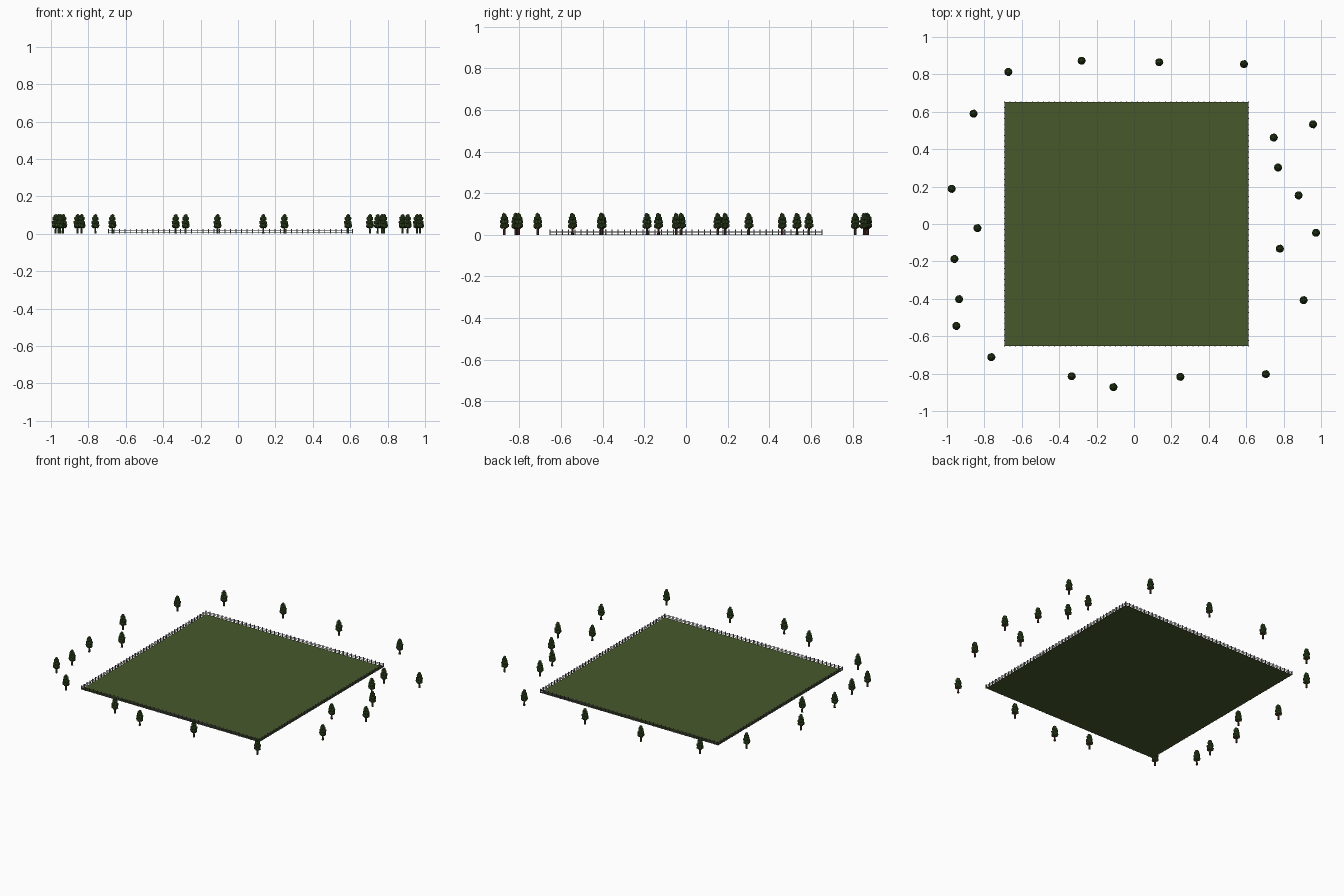
import bpy, bmesh, math
from mathutils import Matrix, Vector

if "Cube" in bpy.data.objects:
    bpy.data.objects.remove(bpy.data.objects["Cube"])


def material(name, rgb):
    m = bpy.data.materials.new(name)
    m.diffuse_color = (*rgb, 1)
    m.use_nodes = True
    m.node_tree.nodes["Principled BSDF"].inputs["Base Color"].default_value = m.diffuse_color
    return m


GRASS = material("grass green", (0.064, 0.100, 0.024))
LEAF = material("leaf green", (0.043, 0.088, 0.020))
BARK = material("bark brown", (0.075, 0.026, 0.018))
METAL = material("fence grey", (0.125, 0.125, 0.140))


def to_mesh(name, bm, *mats):
    me = bpy.data.meshes.new(name)
    bm.to_mesh(me)
    bm.free()
    for m in mats:
        me.materials.append(m)
    return me


def place(name, me, loc=(0, 0, 0)):
    ob = bpy.data.objects.new(name, me)
    ob.location = loc
    bpy.context.collection.objects.link(ob)
    return ob


def box(bm, center, size):
    bmesh.ops.create_cube(bm, size=1, matrix=Matrix.Translation(center) @ Matrix.Diagonal((*size, 1)))


# Field
X0, X1, Y0, Y1 = -0.692, 0.612, -0.652, 0.652
CX, SIDE = (X0 + X1) / 2, X1 - X0
bm = bmesh.new()
box(bm, (CX, 0, 0.001), (SIDE, SIDE, 0.002))
place("field", to_mesh("field", bm, GRASS))

# One fence side along x: posts and two rails
N = 44
bm = bmesh.new()
for i in range(N):
    box(bm, (-SIDE / 2 + SIDE * i / N, 0, 0.0125), (0.005, 0.005, 0.025))
for z in (0.009, 0.018):
    box(bm, (0, 0, z), (SIDE, 0.002, 0.0025))
fence = to_mesh("fence_side", bm, METAL)
for k, side in enumerate(("front", "right", "back", "left")):
    a = k * math.pi / 2
    h = SIDE / 2
    ob = place("fence_" + side, fence, (CX + h * math.sin(a), -h * math.cos(a), 0))
    ob.rotation_euler.z = a

# Tree: tapered trunk and a crown of leafy lumps in tiers
bm = bmesh.new()
bmesh.ops.create_cone(bm, cap_ends=True, segments=6, radius1=0.0065, radius2=0.0045,
                      depth=0.05, matrix=Matrix.Translation((0, 0, 0.025)))
trunk_faces = len(bm.faces)
tiers = [(0.042, 0.011, 0.0125, 5), (0.060, 0.011, 0.012, 5),
         (0.078, 0.0085, 0.011, 4), (0.092, 0.003, 0.0105, 2)]   # height, ring, lump radius, count
for t, (z, ring, r, n) in enumerate(tiers):
    for i in range(n):
        a = 2 * math.pi * i / n + t * 0.7
        c = Vector((ring * math.cos(a), ring * math.sin(a), z + 0.003 * (i % 2)))
        bmesh.ops.create_icosphere(bm, subdivisions=1, radius=r, matrix=Matrix.Translation(c)
                                   @ Matrix.Rotation(a, 4, 'Z') @ Matrix.Diagonal((1, 1, 1.1, 1)))
for i, f in enumerate(bm.faces):
    f.material_index = 0 if i < trunk_faces else 1
tree = to_mesh("tree", bm, BARK, LEAF)

spots = [(-0.672, 0.813), (-0.28, 0.873), (0.135, 0.865), (0.588, 0.855),
         (-0.858, 0.59), (-0.975, 0.188), (-0.837, -0.022), (-0.96, -0.187),
         (-0.935, -0.402), (-0.95, -0.545), (-0.763, -0.712), (-0.333, -0.814),
         (-0.11, -0.872), (0.248, -0.817), (0.705, -0.803), (0.907, -0.407),
         (0.78, -0.132), (0.973, -0.047), (0.88, 0.153), (0.77, 0.302),
         (0.747, 0.462), (0.957, 0.533)]
for i, (x, y) in enumerate(spots):
    place(f"tree_{i + 1}", tree, (x, y, 0))
